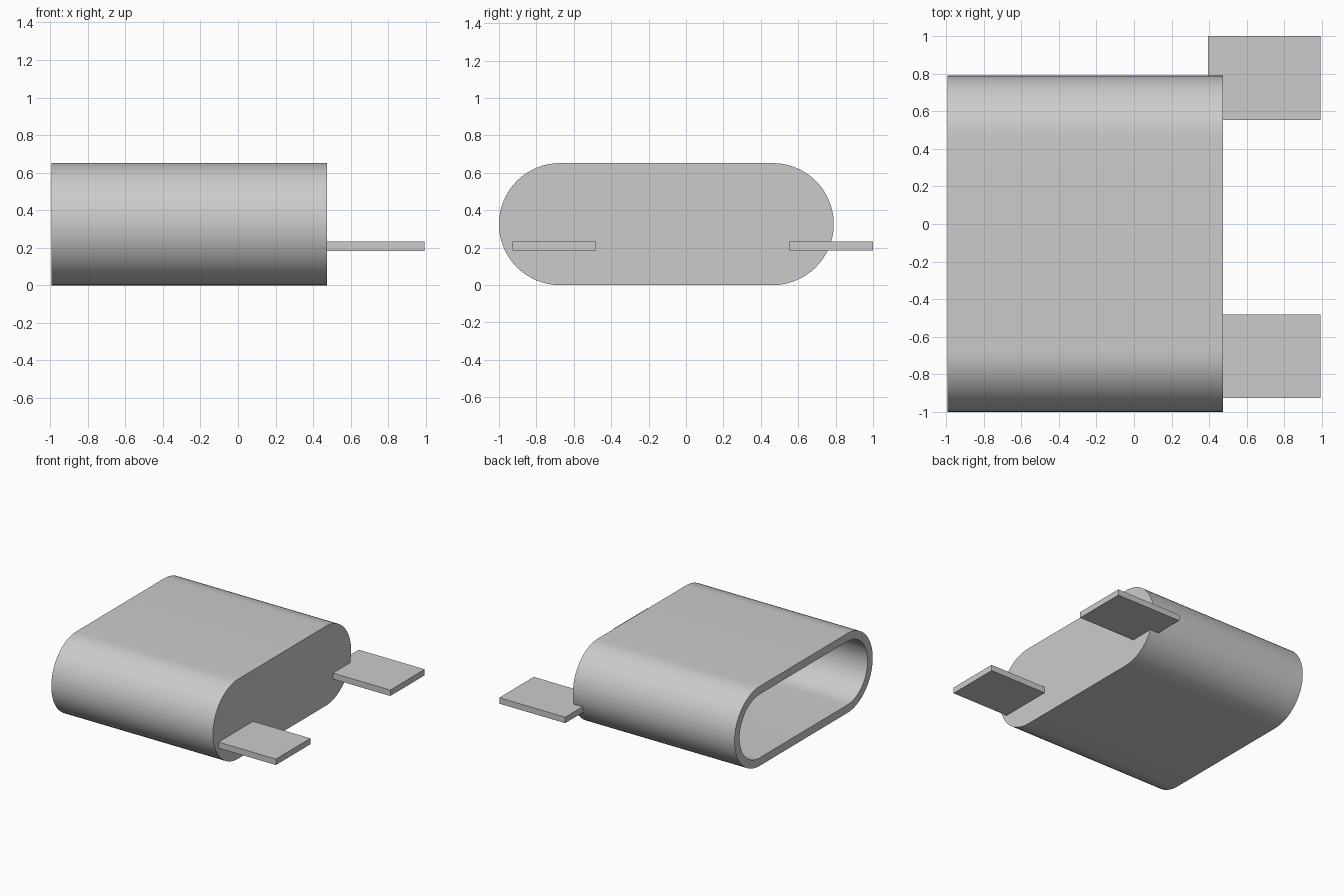
import bpy
import bmesh
from math import cos, sin, pi, radians

default = bpy.data.objects.get("Cube")
if default:
    bpy.data.objects.remove(default, do_unlink=True)

grey = bpy.data.materials.new("light grey")
grey.use_nodes = True
colour = (0.6, 0.6, 0.6, 1)
grey.diffuse_color = colour
grey.node_tree.nodes["Principled BSDF"].inputs["Base Color"].default_value = colour

LEFT, RIGHT = -0.993, 0.473     # open end and closed end of the sleeve
RADIUS, WALL = 0.326, 0.066
ARC_STEPS = 32


def add_object(name, bm):
    bmesh.ops.recalc_face_normals(bm, faces=bm.faces)
    mesh = bpy.data.meshes.new(name)
    bm.to_mesh(mesh)
    bm.free()
    obj = bpy.data.objects.new(name, mesh)
    bpy.context.collection.objects.link(obj)
    mesh.materials.append(grey)
    return obj


def stadium(bm, x, radius):
    """Ring of vertices with two straight sides and two round ends."""
    ring = []
    for centre, start in ((1.0 - 0.21 - RADIUS, -pi / 2), (RADIUS - 1.0, pi / 2)):
        for i in range(ARC_STEPS + 1):
            a = start + pi * i / ARC_STEPS
            ring.append(bm.verts.new((x, centre + radius * cos(a), RADIUS + radius * sin(a))))
    return ring


def bridge(bm, a, b):
    for i in range(len(a)):
        j = (i + 1) % len(a)
        bm.faces.new((a[i], a[j], b[j], b[i]))


# Hollow sleeve: closed outer end, side wall, rim, inner wall, inner end
bm = bmesh.new()
rings = [stadium(bm, RIGHT, RADIUS), stadium(bm, LEFT, RADIUS),
         stadium(bm, LEFT, RADIUS - WALL), stadium(bm, RIGHT - WALL, RADIUS - WALL)]
for first, second in zip(rings, rings[1:]):
    bridge(bm, first, second)
bm.faces.new(rings[0])
bm.faces.new(rings[-1])
sleeve = add_object("sleeve", bm)
bpy.context.view_layer.objects.active = sleeve
sleeve.select_set(True)
bpy.ops.object.shade_smooth_by_angle(angle=radians(30))
sleeve.select_set(False)

# Flat tabs passing through the closed end
for name, y in (("front_tab", -0.704), ("back_tab", 0.777)):
    bm = bmesh.new()
    bmesh.ops.create_cube(bm, size=1)
    bmesh.ops.scale(bm, vec=(0.598, 0.446, 0.049), verts=bm.verts)
    tab = add_object(name, bm)
    tab.location = (0.694, y, 0.208)
